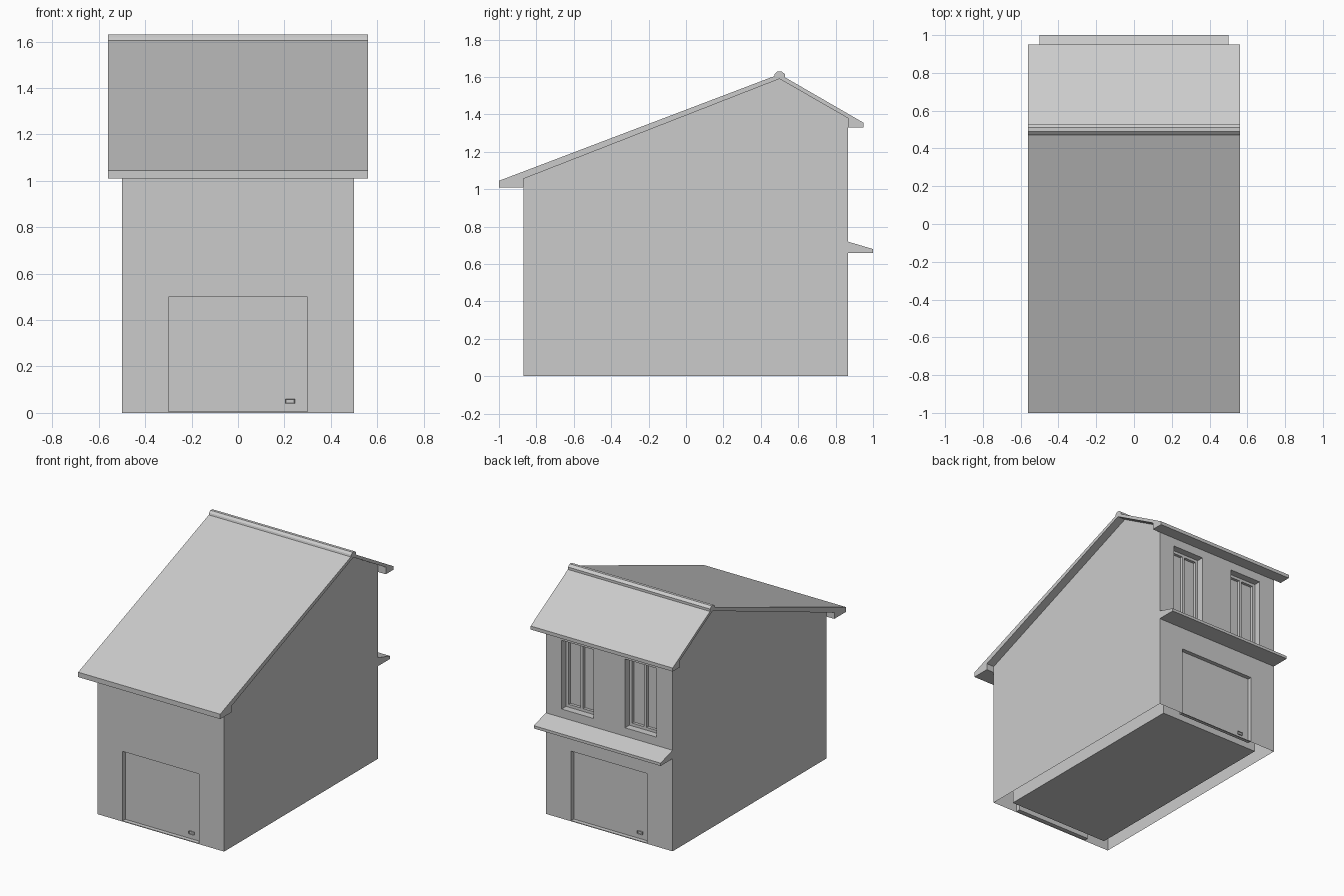
import bpy
import bmesh

if "Cube" in bpy.data.objects:
    bpy.data.objects.remove(bpy.data.objects["Cube"], do_unlink=True)

# Single plaster colour for the whole house
grey = bpy.data.materials.new("plain grey")
grey.use_nodes = True
colour = (0.6, 0.6, 0.6, 1)
grey.diffuse_color = colour
grey.node_tree.nodes["Principled BSDF"].inputs["Base Color"].default_value = colour


def finish(name, bm):
    bmesh.ops.recalc_face_normals(bm, faces=bm.faces)
    mesh = bpy.data.meshes.new(name)
    bm.to_mesh(mesh)
    bm.free()
    mesh.materials.append(grey)
    ob = bpy.data.objects.new(name, mesh)
    bpy.context.collection.objects.link(ob)
    return ob


def extrude_x(name, profile, half):
    """Sweep a (y, z) outline across the width of the house."""
    bm = bmesh.new()
    face = bm.faces.new([bm.verts.new((-half, y, z)) for y, z in profile])
    out = bmesh.ops.extrude_face_region(bm, geom=[face])
    moved = [g for g in out["geom"] if isinstance(g, bmesh.types.BMVert)]
    bmesh.ops.translate(bm, verts=moved, vec=(2 * half, 0, 0))
    return finish(name, bm)


def box(name, x, y, z):
    bm = bmesh.new()
    bmesh.ops.create_cube(bm, size=1)
    for v in bm.verts:
        v.co = [r[0] if c < 0 else r[1] for c, r in zip(v.co, (x, y, z))]
    return finish(name, bm)


FRONT, BACK, RIDGE = -0.87, 0.865, 0.5
DOOR_DEPTH, WINDOW_DEPTH = 0.03, 0.07
SILL, HEAD = 0.78, 1.27

# Outer walls
walls = extrude_x("walls", [(FRONT, 0), (BACK, 0), (BACK, 1.38),
                            (RIDGE, 1.59), (FRONT, 1.055)], 0.5)

# Recesses for the two garage doors and the two upper windows
cutters = [
    box("front_door_cutter", (-0.3, 0.3), (FRONT - 0.1, FRONT + DOOR_DEPTH), (0.005, 0.5)),
    box("back_door_cutter", (-0.3, 0.3), (BACK - DOOR_DEPTH, BACK + 0.1), (0.005, 0.5)),
]
for side in (-1, 1):
    cx = side * 0.25
    cutters.append(box("window_cutter", (cx - 0.125, cx + 0.125),
                       (BACK - WINDOW_DEPTH, BACK + 0.1), (SILL, HEAD)))
bpy.context.view_layer.objects.active = walls
for cutter in cutters:
    mod = walls.modifiers.new("recess", "BOOLEAN")
    mod.operation = "DIFFERENCE"
    mod.solver = "EXACT"
    mod.object = cutter
    bpy.ops.object.modifier_apply(modifier=mod.name)
    bpy.data.objects.remove(cutter, do_unlink=True)

# The wall shell is open underneath
bm = bmesh.new()
bm.from_mesh(walls.data)
under = [f for f in bm.faces if all(abs(v.co.z) < 0.001 for v in f.verts)]
bmesh.ops.delete(bm, geom=under, context="FACES")
bm.to_mesh(walls.data)
bm.free()

# Inner room with its floor
extrude_x("inner_room", [(-0.79, 0), (0.785, 0), (0.785, 1.32),
                         (RIDGE, 1.49), (-0.79, 0.99)], 0.4)

# Roof slab with boxed eaves, ridge cap and back canopy
extrude_x("roof", [(-1, 1.01), (-1, 1.045), (RIDGE, 1.615), (0.95, 1.355),
                   (0.95, 1.33), (BACK, 1.33), (BACK, 1.38), (RIDGE, 1.59),
                   (FRONT, 1.055), (FRONT, 1.01)], 0.56)
extrude_x("ridge_cap", [(0.47, 1.6), (0.475, 1.617), (0.49, 1.63), (0.51, 1.63),
                        (0.53, 1.615), (0.53, 1.595)], 0.56)
extrude_x("back_canopy", [(BACK, 0.66), (1, 0.66), (1, 0.68), (BACK, 0.72)], 0.5)

# Window frames: two jambs, mullion, head and bottom rail
glass = BACK - WINDOW_DEPTH
depth = (glass - 0.002, glass + 0.02)
for side, label in ((1, "left"), (-1, "right")):
    cx = side * 0.25
    for part, offset in (("jamb_a", -0.115), ("mullion", 0), ("jamb_b", 0.115)):
        x = cx + offset
        box(f"{label}_window_{part}", (x - 0.01, x + 0.01), depth, (SILL, HEAD))
    for part, z in (("rail", SILL), ("head", HEAD - 0.02)):
        box(f"{label}_window_{part}", (cx - 0.125, cx + 0.125), depth, (z, z + 0.02))

# Door handles: small framed plates on each garage door
for label, direction, plane in (("front", -1, FRONT + DOOR_DEPTH),
                                ("back", 1, BACK - DOOR_DEPTH)):
    x = -direction * 0.225
    handle = box(f"{label}_door_handle", (x - 0.02, x + 0.02),
                 sorted((plane, plane + direction * 0.008)), (0.04, 0.06))
    bm = bmesh.new()
    bm.from_mesh(handle.data)
    outer = [f for f in bm.faces if f.normal.y * direction > 0.9]
    bmesh.ops.inset_region(bm, faces=outer, thickness=0.004, depth=-0.004)
    bm.to_mesh(handle.data)
    bm.free()
